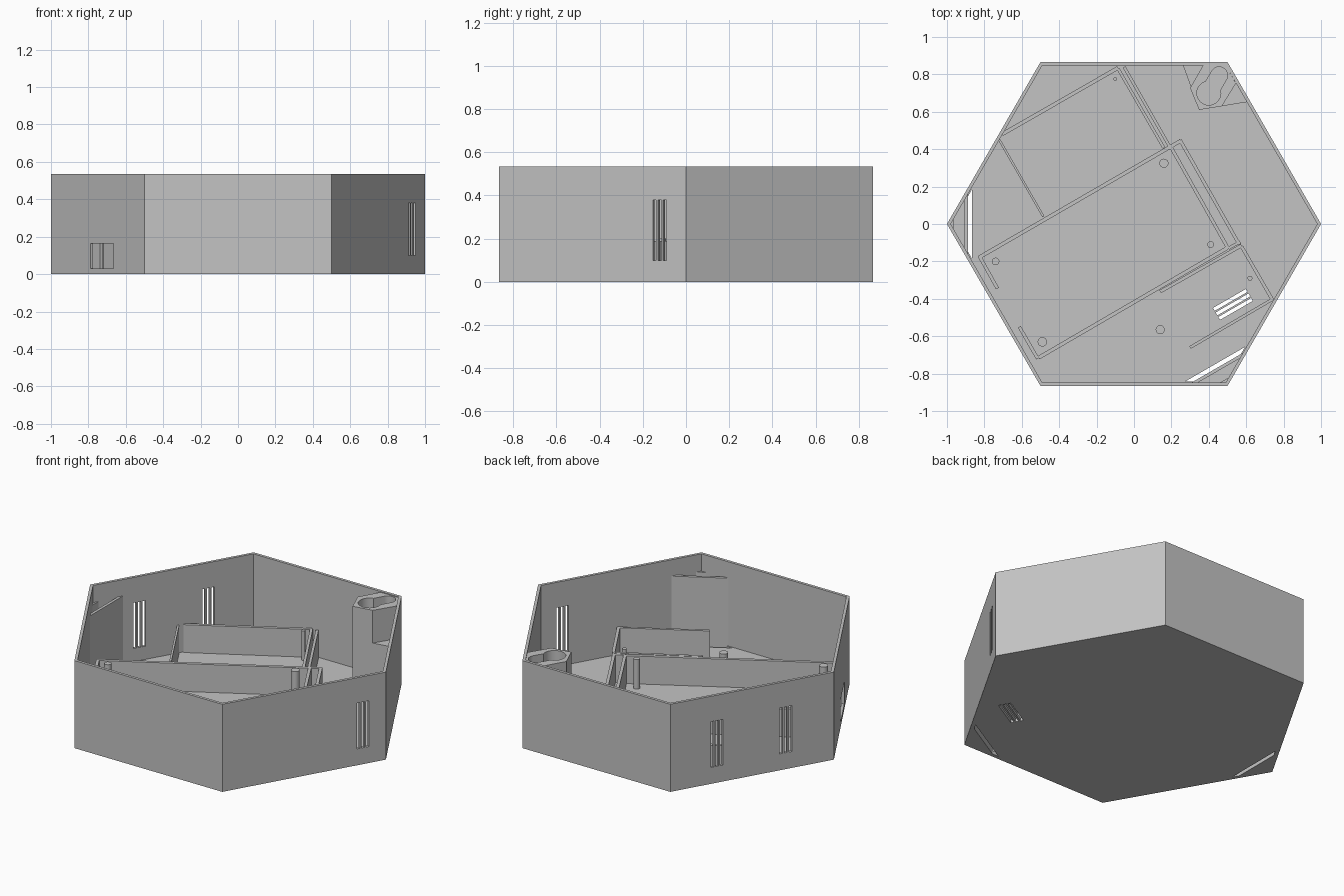
import bpy, bmesh, math
from mathutils import Vector

cube = bpy.data.objects.get("Cube")
if cube:
    bpy.data.objects.remove(cube)

HEIGHT, FLOOR, RIB, INNER = 0.535, 0.02, 0.19, 0.98

grey = bpy.data.materials.new("light_grey")
grey.use_nodes = True
grey.diffuse_color = (0.55, 0.55, 0.55, 1)
grey.node_tree.nodes["Principled BSDF"].inputs["Base Color"].default_value = (0.55, 0.55, 0.55, 1)


def prisms(name, outlines, z0, z1):
    """One object of upright prisms, one for each outline."""
    bm = bmesh.new()
    for outline in outlines:
        face = bm.faces.new([bm.verts.new((p[0], p[1], z0)) for p in outline])
        grown = bmesh.ops.extrude_face_region(bm, geom=[face])["geom"]
        top = [v for v in grown if isinstance(v, bmesh.types.BMVert)]
        bmesh.ops.translate(bm, verts=top, vec=(0, 0, z1 - z0))
    bmesh.ops.recalc_face_normals(bm, faces=bm.faces)
    mesh = bpy.data.meshes.new(name)
    bm.to_mesh(mesh)
    bm.free()
    obj = bpy.data.objects.new(name, mesh)
    bpy.context.collection.objects.link(obj)
    mesh.materials.append(grey)
    return obj


def strip(p, q, width):
    """Rectangle outline around the line p-q."""
    p, q = Vector(p), Vector(q)
    side = (q - p).normalized().orthogonal() * width / 2
    return [p - side, q - side, q + side, p + side]


def arc(centre, radius, start, end, steps):
    angles = [math.radians(start + (end - start) * i / steps) for i in range(steps + 1)]
    return [(centre[0] + radius * math.cos(a), centre[1] + radius * math.sin(a)) for a in angles]


def ring(centre, radius, sides):
    return arc(centre, radius, 0, 360, sides)[:-1]


def slits(centre, run, length, step_angle):
    """Three parallel slit outlines, stepped along step_angle."""
    c = Vector(centre)
    r = Vector((math.cos(math.radians(run)), math.sin(math.radians(run)))) * length / 2
    s = Vector((math.cos(math.radians(step_angle)), math.sin(math.radians(step_angle)))) * 0.028
    return [strip(c + s * k - r, c + s * k + r, 0.018) for k in (-1, 0, 1)]


def cut(obj, cutter):
    mod = obj.modifiers.new("cut", "BOOLEAN")
    mod.operation = "DIFFERENCE"
    mod.solver = "EXACT"
    mod.object = cutter
    bpy.context.view_layer.objects.active = obj
    bpy.ops.object.modifier_apply(modifier=mod.name)
    bpy.data.objects.remove(cutter)


def corner_strip(angle, near, far, trim=0.0):
    """Strip across a hexagon corner, between two distances from the centre."""
    a = math.radians(angle)
    out, side = Vector((math.cos(a), math.sin(a))), Vector((-math.sin(a), math.cos(a)))
    w0, w1 = [(INNER - d) * math.sqrt(3) - trim for d in (near, far)]
    return [out * near - side * w0, out * far - side * w1,
            out * far + side * w1, out * near + side * w0]


# Hexagonal tray
tray = prisms("hexagonal_tray", [ring((0, 0), 1, 6)], 0, HEIGHT)
cut(tray, prisms("cavity_cutter", [ring((0, 0), INNER, 6)], FLOOR, 1))

# Vents in the side walls
vents = []
for centre, run in (((0.93, -0.122), -30), ((-0.853, 0.255), 150), ((-0.643, 0.619), 150)):
    vents += slits(centre, run, 0.12, 60)
cut(tray, prisms("vent_cutter", vents, 0.1, 0.38))

# Cable port
port = strip((-0.79, -0.364), (-0.665, -0.58), 0.1)
cut(tray, prisms("port_cutter", [port], 0.03, 0.165))

# Floor vents and the slots in front of the corner plates
CORNERS = (180, -60)
openings = slits((0.529, -0.43), 30, 0.203, 120)
openings += [corner_strip(a, 0.866, 0.888, 0.012) for a in CORNERS]
cut(tray, prisms("floor_cutter", openings, -0.1, 0.1))

# Corner plates and corner fillers
for name, angle in zip(("right", "front"), CORNERS):
    prisms(name + "_corner_plate", [corner_strip(angle, 0.888, 0.905)], FLOOR, 0.435)
    prisms(name + "_corner_filler", [corner_strip(angle, 0.964, 0.979)], FLOOR, 0.43)

# Upright ribs that frame the compartments
RIBS = {
    "rear_rib": ((-0.705, 0.48), (-0.085, 0.835), 0.02),
    "rear_divider_inner": ((-0.085, 0.83), (0.16, 0.406), 0.016),
    "rear_divider_outer": ((-0.053, 0.84), (0.187, 0.42), 0.016),
    "side_rib": ((-0.72, 0.45), (-0.485, 0.04), 0.012),
    "bay_rear_rib": ((-0.83, -0.18), (0.25, 0.445), 0.02),
    "bay_inner_end": ((0.198, 0.41), (0.505, -0.134), 0.018),
    "bay_outer_end": ((0.246, 0.449), (0.563, -0.11), 0.018),
    "bay_end_cap": ((0.505, -0.13), (0.567, -0.095), 0.016),
    "bay_front_rib": ((-0.51, -0.715), (0.495, -0.13), 0.02),
    "bay_front_backing": ((0.14, -0.362), (0.575, -0.115), 0.018),
    "bay_rear_return": ((-0.825, -0.175), (-0.73, -0.345), 0.018),
    "bay_front_return": ((-0.515, -0.72), (-0.613, -0.55), 0.018),
    "vent_bay_side": ((0.575, -0.12), (0.74, -0.405), 0.018),
    "vent_bay_front": ((0.745, -0.4), (0.3, -0.66), 0.016),
}
for name, (p, q, width) in RIBS.items():
    prisms(name, [strip(p, q, width)], FLOOR, RIB)

# Mounting pegs
PEGS = [(-0.74, -0.2, 0.02, 0.2), (0.16, 0.325, 0.024, 0.2), (-0.49, -0.63, 0.025, 0.2),
        (0.41, -0.11, 0.018, 0.2), (-0.1, 0.775, 0.01, 0.2),
        (0.14, -0.565, 0.024, 0.135), (0.62, -0.29, 0.013, 0.135)]
smooth = []
for i, (x, y, radius, top) in enumerate(PEGS):
    smooth.append(prisms(f"mounting_peg_{i + 1}", [ring((x, y), radius, 32)], FLOOR, top))

# Hanging tower with a keyhole
corner = (0.49, 0.849)
prisms("tower_base", [[(0.262, 0.849), (0.348, 0.61), (0.604, 0.652), corner]], FLOOR, 0.33)
tower = prisms("tower_top", [[(0.37, 0.849), (0.3, 0.727), (0.348, 0.61), (0.47, 0.63),
                              (0.545, 0.752), corner]], 0.33, 0.53)
keyhole = arc((0.4, 0.7), 0.064, 105, 375, 32) + arc((0.455, 0.795), 0.045, -30, 150, 20)
cut(tower, prisms("keyhole_cutter", [keyhole], 0.2, 0.7))
smooth.append(tower)

# Smooth the round walls, keep the edges sharp
for obj in smooth:
    bpy.ops.object.select_all(action="DESELECT")
    obj.select_set(True)
    bpy.context.view_layer.objects.active = obj
    bpy.ops.object.shade_smooth_by_angle()
